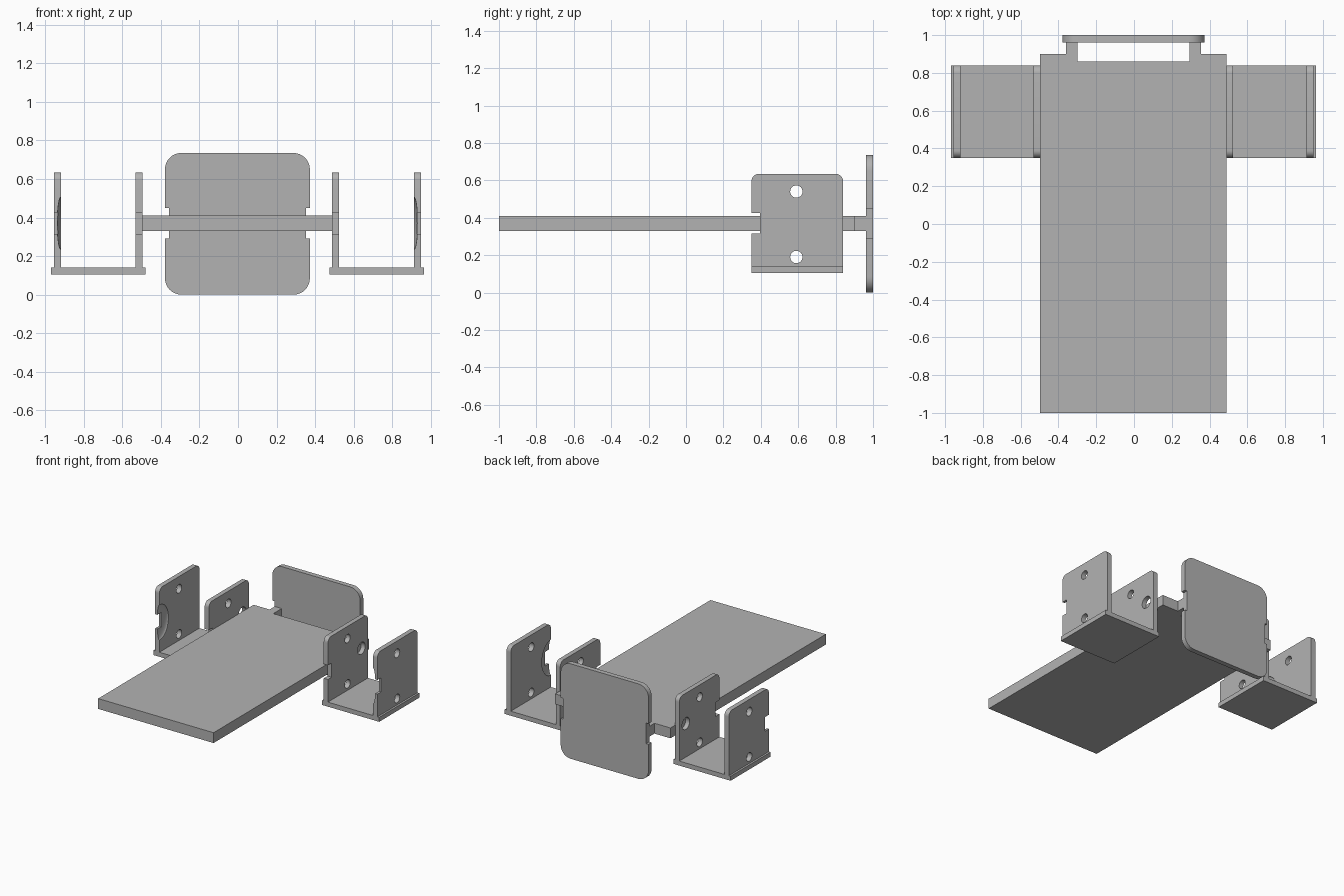
import bpy, bmesh, math
from mathutils import Matrix, Vector

if "Cube" in bpy.data.objects:
    bpy.data.objects.remove(bpy.data.objects["Cube"])

GREY = (0.45, 0.45, 0.45, 1)
mat = bpy.data.materials.new("plain grey")
mat.use_nodes = True
mat.diffuse_color = GREY
mat.node_tree.nodes["Principled BSDF"].inputs["Base Color"].default_value = GREY
CENTRE_X = -0.003


def finish(name, bm):
    """Turn a bmesh into a named object with the shared material."""
    bmesh.ops.recalc_face_normals(bm, faces=bm.faces)
    mesh = bpy.data.meshes.new(name)
    bm.to_mesh(mesh)
    bm.free()
    obj = bpy.data.objects.new(name, mesh)
    bpy.context.collection.objects.link(obj)
    mesh.materials.append(mat)
    return obj


def panel(name, outline, axis, start, end, round_at=(), radius=0):
    """Extrude a flat outline along an axis, rounding the chosen corners."""
    def place(a, b, depth):
        return {"x": (depth, a, b), "y": (a, depth, b), "z": (a, b, depth)}[axis]
    bm = bmesh.new()
    rings = [[bm.verts.new(place(a, b, d)) for a, b in outline] for d in (start, end)]
    bm.faces.new(rings[0])
    bm.faces.new(rings[1])
    n = len(outline)
    for i in range(n):
        j = (i + 1) % n
        bm.faces.new((rings[0][i], rings[0][j], rings[1][j], rings[1][i]))
    if round_at:
        corners = [bm.edges.get((rings[0][i], rings[1][i])) for i in round_at]
        bmesh.ops.bevel(bm, geom=corners, offset=radius, segments=8,
                        profile=0.5, affect="EDGES")
    return finish(name, bm)


def cut(obj, cutters):
    """Subtract the cutters, bake the result and discard the cutters."""
    for c in cutters:
        c.hide_render = True
        mod = obj.modifiers.new("cut", "BOOLEAN")
        mod.operation, mod.object, mod.solver = "DIFFERENCE", c, "EXACT"
    bpy.context.view_layer.update()
    baked = bpy.data.meshes.new_from_object(
        obj.evaluated_get(bpy.context.evaluated_depsgraph_get()))
    obj.modifiers.clear()
    obj.data = baked
    for c in cutters:
        bpy.data.objects.remove(c)


def drill(x, y, z, radius):
    """Cylinder cutter lying along x."""
    bm = bmesh.new()
    bmesh.ops.create_cone(bm, cap_ends=True, segments=32, radius1=radius, radius2=radius,
                          depth=0.2, matrix=Matrix.Translation((x, y, z))
                          @ Matrix.Rotation(math.pi / 2, 4, "Y"))
    return finish("drill_cutter", bm)


def scoop(x, y, z, size):
    """Flattened ball cutter for the shallow finger recess."""
    bm = bmesh.new()
    bmesh.ops.create_uvsphere(bm, u_segments=48, v_segments=24, radius=1,
                              matrix=Matrix.Translation((x, y, z))
                              @ Matrix.Diagonal(Vector(size)).to_4x4())
    return finish("scoop_cutter", bm)


# Main board with two tongues at the back
half = [(0.494, -1), (0.494, 0.9), (0.357, 0.9), (0.357, 0.965), (0.297, 0.965), (0.297, 0.86)]
board = half + [(-x, y) for x, y in reversed(half)]
parts = [panel("main_board", board, "z", 0.33, 0.41)]

# Upright back plate, rounded corners and a notch in each side
side = [(0.376, 0), (0.376, 0.29), (0.356, 0.29), (0.356, 0.45), (0.376, 0.45), (0.376, 0.735)]
plate = side + [(-x, z) for x, z in reversed(side)]
parts.append(panel("back_plate", plate, "y", 0.962, 1.0, (0, 5, 6, 11), 0.085))

# Channel brackets: a base and two drilled uprights on each side
upright = [(0.35, 0.14), (0.84, 0.14), (0.84, 0.635), (0.35, 0.635),
           (0.35, 0.425), (0.396, 0.425), (0.396, 0.315), (0.35, 0.315)]
base = [(0.35, 0.105), (0.84, 0.105), (0.84, 0.14), (0.35, 0.14)]
for label, s in (("left", 1), ("right", -1)):
    parts.append(panel(label + "_bracket_base", base, "x", s * 0.478, s * 0.967))
    for place, x0, x1 in (("inner", 0.492, 0.528), ("outer", 0.915, 0.952)):
        wall = panel(f"{label}_{place}_upright", upright, "x", s * x0, s * x1, (2, 3), 0.04)
        middle = s * (x0 + x1) / 2
        cutters = [drill(middle, 0.59, z, 0.033) for z in (0.19, 0.54)]
        if place == "inner":
            cutters.append(drill(middle, 0.76, 0.4, 0.046))
        else:
            cutters.append(scoop(s * x0, 0.35, 0.37, (0.02, 0.11, 0.137)))
        cut(wall, cutters)
        parts.append(wall)

# Centre everything and smooth only the rounded edges
bpy.ops.object.select_all(action="DESELECT")
for p in parts:
    p.location.x = CENTRE_X
    p.select_set(True)
bpy.context.view_layer.objects.active = parts[0]
bpy.ops.object.shade_smooth_by_angle(angle=math.radians(30))
